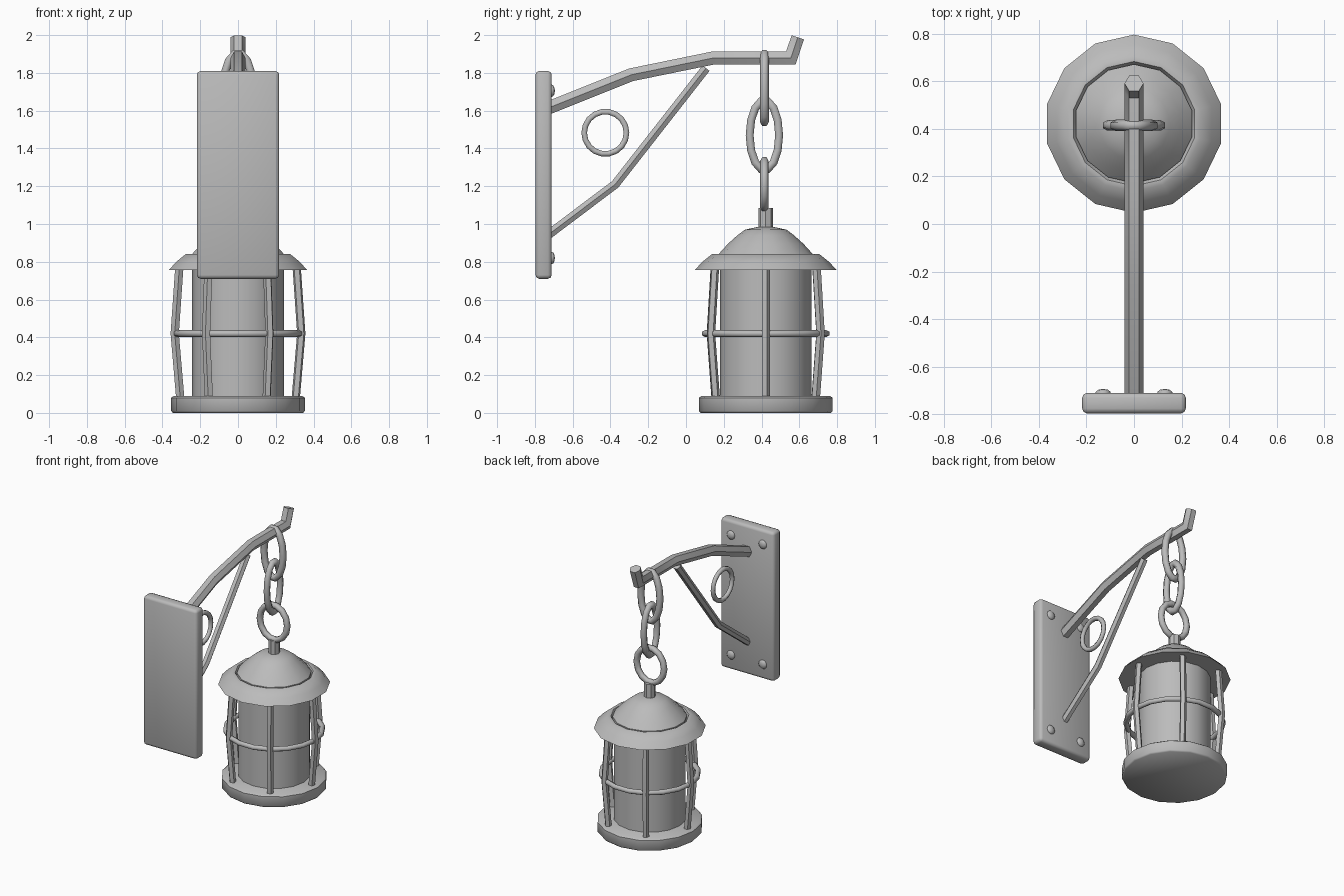
import bpy, bmesh, math
from mathutils import Vector, Matrix

if "Cube" in bpy.data.objects:
    bpy.data.objects.remove(bpy.data.objects["Cube"])

iron = bpy.data.materials.new("grey iron")
iron.diffuse_color = (0.5, 0.5, 0.5, 1)
iron.use_nodes = True
iron.node_tree.nodes["Principled BSDF"].inputs["Base Color"].default_value = iron.diffuse_color
CY = 0.422  # lantern axis in y


def finish(name, bm, angle=40):
    bmesh.ops.recalc_face_normals(bm, faces=bm.faces)
    me = bpy.data.meshes.new(name)
    bm.to_mesh(me)
    bm.free()
    me.materials.append(iron)
    ob = bpy.data.objects.new(name, me)
    bpy.context.collection.objects.link(ob)
    bpy.ops.object.select_all(action='DESELECT')
    ob.select_set(True)
    bpy.context.view_layer.objects.active = ob
    bpy.ops.object.shade_smooth_by_angle(angle=math.radians(angle))
    return ob


def sweep(name, pts, r, sides, normal, closed=False, angle=50):
    """Tube along a planar path; normal is perpendicular to the path's plane."""
    bm = bmesh.new()
    pts = [Vector(p) for p in pts]
    normal = Vector(normal).normalized()
    n, rings = len(pts), []
    for i, p in enumerate(pts):
        a = pts[i - 1] if (i or closed) else None
        b = pts[(i + 1) % n] if (i < n - 1 or closed) else None
        t1 = (p - a).normalized() if a is not None else (b - p).normalized()
        t2 = (b - p).normalized() if b is not None else t1
        t = (t1 + t2).normalized()
        side = t.cross(normal) / max(t.dot(t1), 0.5)
        rings.append([bm.verts.new(p + r * (math.cos(k * math.tau / sides) * normal
                                            + math.sin(k * math.tau / sides) * side))
                      for k in range(sides)])
    for i in range(n if closed else n - 1):
        A, B = rings[i], rings[(i + 1) % n]
        for k in range(sides):
            m = (k + 1) % sides
            bm.faces.new((A[k], A[m], B[m], B[k]))
    if not closed:
        bm.faces.new(rings[0])
        bm.faces.new(rings[-1])
    return finish(name, bm, angle)


def loop(name, centre, u, v, r, segs, sides, normal):
    """Closed elliptical ring with half axes u and v."""
    c, u, v = Vector(centre), Vector(u), Vector(v)
    pts = [c + u * math.cos(i * math.tau / segs) + v * math.sin(i * math.tau / segs)
           for i in range(segs)]
    return sweep(name, pts, r, sides, normal, closed=True, angle=70)


def lathe(name, profile, segs, angle=40):
    """Revolve (radius, z) points round the lantern axis, a vertex facing -y."""
    bm = bmesh.new()
    rings = [[bm.verts.new((r * math.sin(k * math.tau / segs),
                            CY - r * math.cos(k * math.tau / segs), z))
              for k in range(segs)] for r, z in profile]
    for A, B in zip(rings, rings[1:]):
        for k in range(segs):
            m = (k + 1) % segs
            bm.faces.new((A[k], A[m], B[m], B[k]))
    bm.faces.new(rings[0])
    bm.faces.new(rings[-1])
    return finish(name, bm, angle)


# Wall plate with rounded edges
bm = bmesh.new()
bmesh.ops.create_cube(bm, size=1, matrix=Matrix.Translation((0, -0.754, 1.26))
                      @ Matrix.Diagonal((0.436, 0.086, 1.1, 1)))
bmesh.ops.bevel(bm, geom=bm.edges[:], offset=0.02, segments=2, profile=0.5, affect='EDGES')
finish("wall_plate", bm, 50)

# Rivets
for x in (-0.13, 0.13):
    for z in (0.82, 1.705):
        bm = bmesh.new()
        bmesh.ops.create_uvsphere(bm, u_segments=10, v_segments=6, radius=1,
                                  matrix=Matrix.Translation((x, -0.712, z))
                                  @ Matrix.Diagonal((0.033, 0.018, 0.033, 1)))
        finish("rivet", bm, 60)

# Arm, brace and the ring between them
X = (1, 0, 0)
sweep("arm", [(0, -0.74, 1.61), (0, -0.29, 1.79), (0, 0.145, 1.879),
              (0, 0.555, 1.879), (0, 0.592, 1.988)], 0.040, 6, X)
sweep("brace", [(0, -0.74, 0.935), (0, -0.375, 1.21), (0, 0.106, 1.825)], 0.027, 6, X)
loop("scroll_ring", (0, -0.427, 1.483), (0, 0.112, 0), (0, 0, 0.112), 0.017, 18, 6, X)

# Chain links, alternating direction
Y = (0, 1, 0)
loop("chain_link_upper", (0, CY - 0.007, 1.72), (0.078, 0, 0), (0, 0, 0.184), 0.024, 14, 6, Y)
loop("chain_link_middle", (0, CY - 0.007, 1.47), (0, 0.078, 0), (0, 0, 0.184), 0.024, 14, 6, X)
loop("chain_link_lower", (0, CY - 0.007, 1.21), (0.112, 0, 0), (0, 0, 0.128), 0.022, 14, 6, Y)

# Lantern body
lathe("lantern_stem", [(0.039, 0.95), (0.039, 1.085)], 8)
lathe("lantern_dome", [(0.25, 0.80), (0.25, 0.84), (0.20, 0.895), (0.15, 0.94), (0.11, 0.97),
                       (0.04, 0.985)], 14)
lathe("lantern_brim", [(0.24, 0.757), (0.375, 0.757), (0.335, 0.80), (0.285, 0.84),
                       (0.262, 0.84), (0.25, 0.82)], 14, 50)
lathe("lantern_glass", [(0.243, 0.07), (0.243, 0.78)], 16)
lathe("lantern_base", [(0.345, 0), (0.354, 0.01), (0.354, 0.08), (0.34, 0.09)], 16, 50)

# Cage: six bowed bars and a hoop
for i in range(6):
    a = i * math.pi / 3
    c, s = math.cos(a), math.sin(a)
    sweep("cage_bar", [(r * c, CY + r * s, z) for r, z in
                       ((0.305, 0.07), (0.335, 0.42), (0.31, 0.78))], 0.023, 5, (-s, c, 0))
loop("cage_hoop", (0, CY, 0.42), (0.325, 0, 0), (0, 0.325, 0), 0.019, 18, 6, (0, 0, 1))
